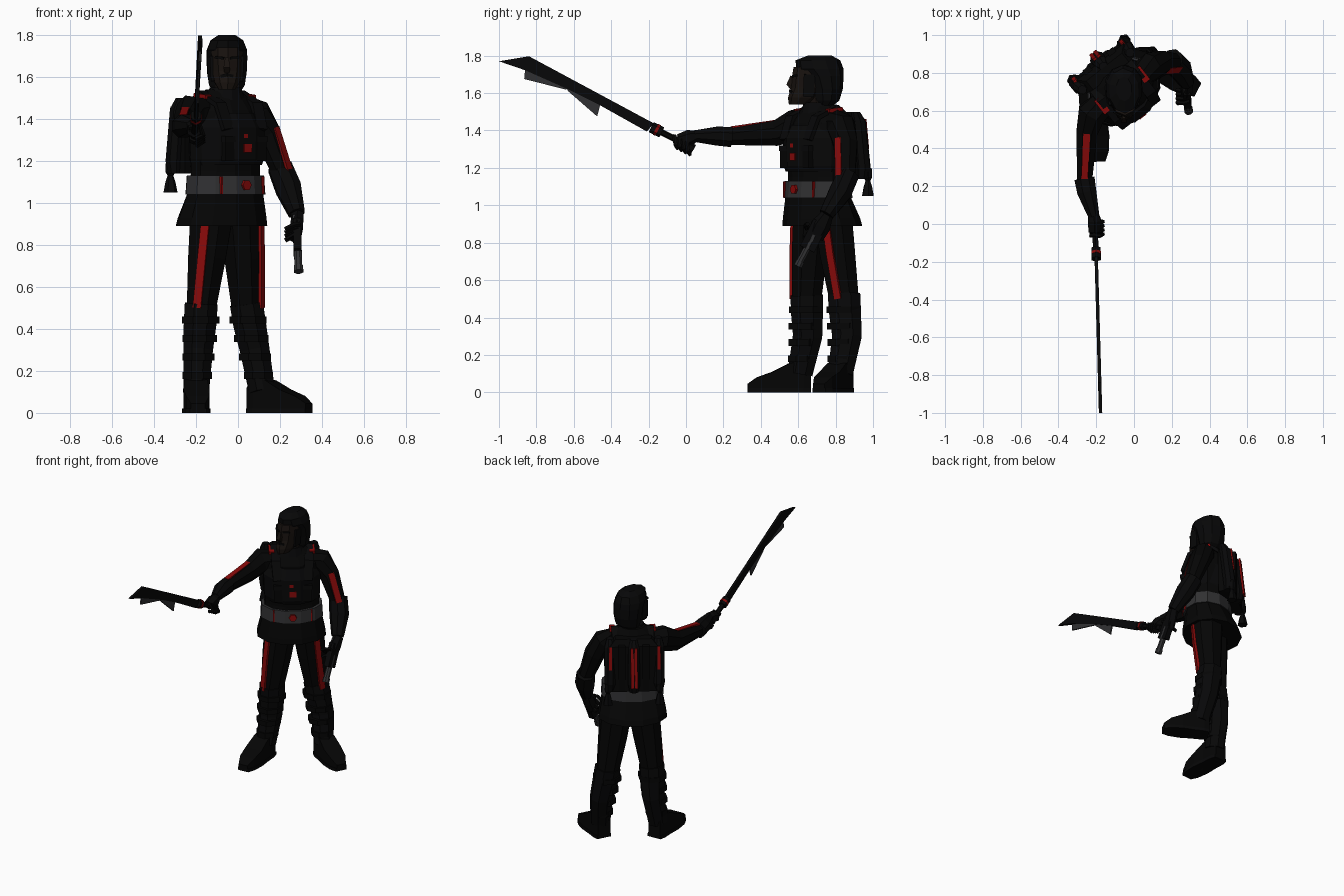
import bpy, bmesh, math
from mathutils import Vector as V

def mat(name, c):
    m = bpy.data.materials.new(name)
    m.diffuse_color = (*c, 1)
    return m

BLACK = mat("black_cloth", (.0015, .0015, .0015))
DARK = mat("dark_leather", (.0022, .0022, .0024))
GREY = mat("grey_metal", (.03, .03, .032))
RED = mat("red_trim", (.25, .003, .003))
SKIN = mat("skin", (.009, .006, .0045))

def finish(name, bm, m):
    bmesh.ops.recalc_face_normals(bm, faces=bm.faces)
    me = bpy.data.meshes.new(name)
    bm.to_mesh(me)
    bm.free()
    me.materials.append(m)
    ob = bpy.data.objects.new(name, me)
    bpy.context.collection.objects.link(ob)

def tube(name, pts, radii, m=BLACK, n=8, ref=(1, 0, 0), axis=None):
    """Loft of n-sided rings along a path; n=4 gives boxes with half sizes (a, b)."""
    pts, bm, rings = [V(p) for p in pts], bmesh.new(), []
    k, ph = (math.sqrt(2), math.pi / 4) if n == 4 else (1, math.pi / n)
    for i, p in enumerate(pts):
        t = V(axis) if axis else pts[min(i + 1, len(pts) - 1)] - pts[max(i - 1, 0)]
        t.normalize()
        u = V(ref)
        u = (u - t * u.dot(t)).normalized()
        v = t.cross(u)
        r = radii[i] if isinstance(radii, list) else radii
        a, b = r if isinstance(r, tuple) else (r, r)
        rings.append([bm.verts.new(p + u * a * k * math.cos(ph + 2 * math.pi * j / n)
                      + v * b * k * math.sin(ph + 2 * math.pi * j / n)) for j in range(n)])
    for r, s in zip(rings, rings[1:]):
        for j in range(n):
            bm.faces.new((r[j], r[(j + 1) % n], s[(j + 1) % n], s[j]))
    bm.faces.new(rings[0])
    bm.faces.new(rings[-1])
    finish(name, bm, m)

def plate(name, yz, thick, m):
    """Flat outline in the y-z plane, following the slightly turned sword."""
    bm = bmesh.new()
    sides = [[bm.verts.new((-.205 - .028 * y + s * thick / 2, y, z)) for y, z in yz] for s in (-1, 1)]
    for s in sides:
        bm.faces.new(s)
    for j in range(len(yz)):
        k = (j + 1) % len(yz)
        bm.faces.new((sides[0][j], sides[0][k], sides[1][k], sides[1][j]))
    finish(name, bm, m)

# Turned torso frame
C, S = math.cos(math.radians(38)), math.sin(math.radians(38))
def L(x, y, z):
    return V((-.06 + x * C - y * S, .705 + x * S + y * C, z))
LX, LY, UP = (C, S, 0), (-S, C, 0), (0, 0, 1)

def stack(name, rows, m=BLACK, n=12):
    tube(name, [L(0, y, z) for z, y, a, b in rows], [(a, b) for z, y, a, b in rows], m, n, LX, UP)

def block(name, x, y, z, w, d, h, m=BLACK):
    tube(name, [L(x, y, z - h / 2), L(x, y, z + h / 2)], (w / 2, d / 2), m, 4, LX, UP)

# Torso, vest, belt and jacket skirt
stack("jacket", [(1.0, 0, .2, .15), (1.15, 0, .185, .14), (1.35, 0, .195, .15), (1.44, .01, .19, .13),
                 (1.5, .02, .14, .1), (1.54, .02, .085, .08)])
stack("vest", [(1.18, -.01, .182, .152), (1.21, -.01, .19, .165), (1.36, -.01, .195, .168), (1.43, 0, .165, .14)], DARK)
stack("jacket_skirt", [(.89, .03, .235, .2), (.93, .025, .228, .193), (1.05, 0, .203, .152)])
stack("collar", [(1.49, .0, .1, .09), (1.55, .0, .075, .075)], DARK)
stack("belt", [(1.04, 0, .213, .165), (1.13, 0, .207, .158)], GREY)
tube("buckle", [L(0, -.15, 1.085), L(0, -.17, 1.085)], .026, RED, 6, UP)
block("chest_badge", 0, -.166, 1.26, .045, .02, .04, RED)
block("chest_tab", -.01, -.162, 1.32, .025, .02, .02, RED)
for s, side in ((-1, "right"), (1, "left")):
    block(side + "_chest_pouch", s * .08, -.122, 1.26, .09, .075, .12)
    block(side + "_pouch_flap", s * .08, -.122, 1.305, .096, .083, .03, DARK)
    block(side + "_belt_mark", s * .125, -.12, 1.085, .009, .03, .085, RED)
    tube(side + "_vest_strap", [L(s * .1, -.148, 1.35), L(s * .11, -.1, 1.47), L(s * .11, .03, 1.525),
         L(s * .11, .13, 1.45)], (.03, .012), DARK, 4, LX)
    tube(side + "_shoulder_tab", [L(s * .135, -.04, 1.505), L(s * .135, .05, 1.515)], (.018, .01), RED, 4, LX)

# Backpack with three columns and hanging tips
tube("pack_body", [L(0, .16, 1.14), L(0, .15, 1.46), L(0, .13, 1.5)],
     [(.16, .05), (.16, .045), (.12, .03)], BLACK, 4, LX, UP)
for x, y, name in ((-.165, .18, "right"), (0, .208, "middle"), (.155, .18, "left")):
    tube(name + "_pack_column", [L(x, y, 1.14), L(x, y + .005, 1.2), L(x, y - .025, 1.45), L(x, y - .045, 1.5)],
         [.032, .043, .04, .024], DARK, 8, LX, UP)
    low = 1.18 if name == "middle" else 1.3
    for s in ((-1, 1) if name == "middle" else (0,)):
        tube(name + "_pack_stripe", [L(x + s * .013, y + .043 - .1 * (low - 1.2), low),
             L(x + s * .013, y + .015, 1.46)], (.01, .006), RED, 4, LX)
for s in (-1, 1):
    block("pack_rib", s * .08, .195, 1.31, .045, .04, .32)
    tube("pack_hanging_tip", [L(s * .172, .205, z) for z in (1.05, 1.1, 1.13, 1.15, 1.2)],
         [.034, .024, .014, .025, .022], DARK, 6, LX, UP)

# Legs, boots, straps and feet
def leg(side, pts, stripe, heel, toe):
    hip, thigh, knee, shin, ankle = [V(p) for p in pts]
    tube(side + "_trouser", [hip, thigh, knee], [(.11, .11), (.097, .102), (.075, .085)])
    tube(side + "_boot", [knee + V((0, 0, .02)), knee.lerp(shin, .4), shin, ankle],
         [(.085, .094), (.084, .092), (.076, .085), (.066, .072)], DARK)
    for i in range(4):
        p = knee.lerp(ankle, .1 + i * .22)
        r = .096 - i * .007
        tube(side + "_boot_strap", [p, p - V((0, 0, .035))], (r, r + .003), BLACK)
    n = V(stripe)
    tube(side + "_trouser_stripe", [hip + n * .105, thigh + n * .096, knee + n * .08],
         (.02, .009), RED, 4, n.cross(V(UP)))
    heel, toe = V(heel), V(toe)
    prof = ((0, .045, .12), (.12, .055, .17), (.34, .056, .155), (.6, .062, .11), (.85, .054, .08), (1, .034, .045))
    d = toe - heel
    tube(side + "_foot", [heel + d * f + V((0, 0, h / 2)) for f, w, h in prof],
         [(w, h / 2) for f, w, h in prof], BLACK, 4, d.cross(V(UP)), d)
    tube(side + "_sole", [heel + d * f + V((0, 0, .011)) for f, w, h in prof],
         [(w + .005, .011) for f, w, h in prof], DARK, 4, d.cross(V(UP)), d)

leg("right", [(-.125, .675, .95), (-.148, .66, .74), (-.175, .645, .5), (-.19, .65, .3), (-.2, .61, .1)],
    (-.25, -.97, 0), (-.208, .665, 0), (-.19, .33, 0))
leg("left", [(.012, .785, .95), (.025, .81, .74), (.04, .845, .5), (.08, .86, .3), (.115, .825, .1)],
    (.91, -.41, 0), (.062, .855, 0), (.338, .71, 0))

# Arms with forearm cuffs and red stripes
tube("right_upper_arm", [(-.15, .65, 1.43), (-.225, .585, 1.43), (-.25, .48, 1.385), (-.262, .22, 1.365)],
     [.07, (.08, .088), (.06, .073), (.042, .046)])
tube("right_forearm_cuff", [(-.262, .24, 1.365), (-.25, .17, 1.37), (-.212, .04, 1.37)], [.058, .055, .032], DARK)
tube("right_arm_stripe", [(-.25, .48, 1.447), (-.262, .24, 1.412)], (.018, .01), RED, 4)
tube("left_upper_arm", [(.03, .79, 1.45), (.085, .83, 1.425), (.14, .852, 1.33), (.22, .855, 1.12)],
     [.065, (.075, .08), .07, .05])
tube("left_forearm_cuff", [(.2, .87, 1.17), (.24, .825, 1.07), (.28, .75, .95)], [.062, .066, .042], DARK)
tube("left_arm_stripe", [(.178, .815, 1.36), (.247, .82, 1.14)], (.02, .01), RED, 4, (.6, .8, 0))

# Hands
tube("right_hand", [(-.212, .05, 1.37), (-.21, .02, 1.36), (-.21, -.04, 1.345)], [.03, (.04, .045), (.035, .035)], DARK, 6)
tube("left_hand", [(.283, .755, .95), (.28, .72, .89), (.272, .69, .83)], [.034, (.034, .054), (.03, .046)], DARK, 6)
for i in range(4):
    f = i * .022
    tube("right_finger", [(-.235, -.06 + f, 1.36 - f * .5), (-.18, -.062 + f, 1.37 - f * .5),
         (-.165, -.055 + f, 1.325 - f * .5), (-.2, -.045 + f, 1.305 - f * .5)], .012, BLACK, 5, (0, 1, 0))
    tube("left_finger", [(.295, .65 + f, .9 - f * .8), (.265, .64 + f, .895 - f * .8),
         (.225, .645 + f, .875 - f * .8)], .012, BLACK, 5, (0, 1, 0))

# Pistol
tube("pistol_barrel", [(.283, .685, .84), (.288, .605, .69)], .02, GREY, 8)
tube("pistol_muzzle", [(.288, .612, .7), (.289, .598, .673)], .024, GREY, 8)
tube("pistol_frame", [(.28, .72, .91), (.284, .648, .765)], (.019, .042), DARK, 4)
tube("pistol_grip", [(.278, .7, .88), (.275, .735, .93)], (.016, .026), GREY, 4)
tube("pistol_trigger", [(.28, .66, .86), (.23, .635, .83)], .009, DARK, 5, UP)

# Neck, head and face
tube("neck", [(-.05, .74, 1.46), (-.052, .71, 1.6)], [.065, .058], SKIN)
def head(name, rows, m, n=10):
    tube(name, [(-.053, (f + b) / 2, z) for z, f, b, a in rows],
         [(a, (b - f) / 2) for z, f, b, a in rows], m, n, (1, .05, 0), UP)
head("face", [(1.54, .55, .65, .04), (1.575, .545, .73, .062), (1.63, .562, .78, .075),
              (1.68, .565, .8, .08), (1.74, .575, .8, .078)], SKIN)
head("hair", [(1.52, .7, .77, .06), (1.56, .68, .82, .088), (1.62, .665, .838, .098), (1.69, .635, .843, .101),
              (1.73, .59, .842, .099), (1.775, .585, .825, .08), (1.8, .65, .78, .042)], DARK)
tube("nose", [(-.053, .568, 1.69), (-.053, .55, 1.645), (-.053, .562, 1.625)], [(.008, .01), (.016, .013), (.012, .006)], SKIN, 4)
tube("moustache", [(-.08, .573, 1.603), (-.053, .56, 1.611), (-.026, .573, 1.603)], .008, BLACK, 4, UP)
for s in (-1, 1):
    tube("eyebrow", [(-.053 + s * .014, .572, 1.69), (-.053 + s * .055, .594, 1.694)], .006, BLACK, 4, UP)
    tube("sideburn", [(-.053 + s * .07, .66, 1.7), (-.053 + s * .064, .655, 1.58)], (.012, .03), DARK, 4)

# Toothed sword
plate("sword_blade", [(-1, 1.77), (-.84, 1.797), (-.17, 1.437), (-.21, 1.395), (-.46, 1.535), (-.63, 1.62),
                      (-.86, 1.722)], .018, DARK)
plate("sword_tooth_far", [(-.86, 1.73), (-.865, 1.675), (-.64, 1.618), (-.62, 1.655)], .01, GREY)
plate("sword_tooth_near", [(-.64, 1.63), (-.63, 1.61), (-.475, 1.475), (-.455, 1.55)], .01, GREY)
tube("sword_grip", [(-.21, .03, 1.31), (-.201, -.15, 1.4)], .017, BLACK, 6)
tube("sword_guard", [(-.202, -.13, 1.39), (-.2, -.185, 1.418)], (.028, .03), DARK, 6)
tube("sword_guard_ring", [(-.2, -.15, 1.4), (-.2, -.163, 1.407)], (.03, .032), RED, 6)
tube("sword_pommel", [(-.211, .04, 1.3), (-.209, .015, 1.315)], .026, DARK, 6)
